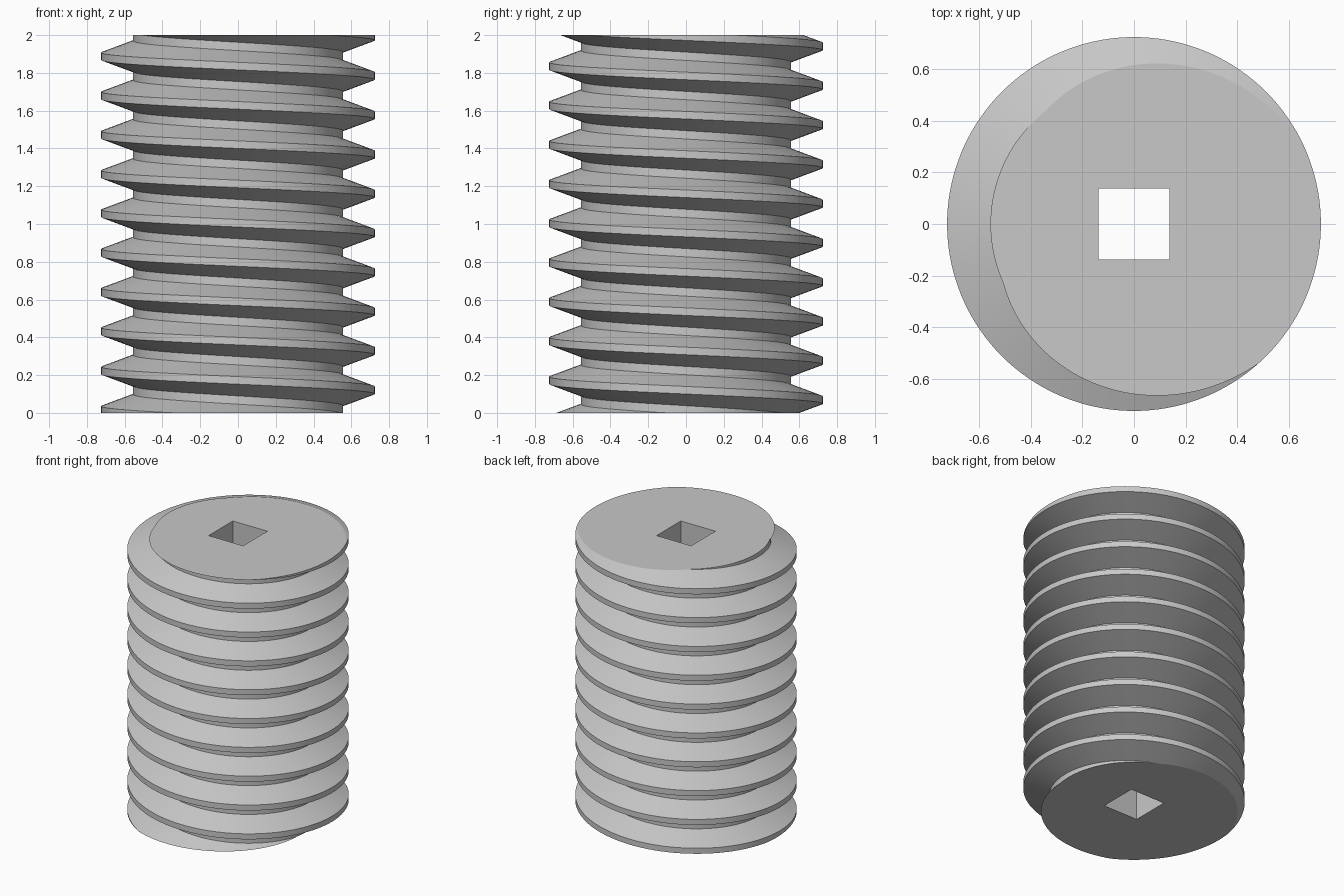
import bpy
import bmesh
from math import cos, sin, pi, radians
from mathutils import Vector

cube = bpy.data.objects.get("Cube")
if cube:
    bpy.data.objects.remove(cube, do_unlink=True)

HEIGHT = 2.0
PITCH = 0.208
ROOT_R, CREST_R = 0.556, 0.724
CREST_HALF, ROOT_HALF = 0.02, 0.022
CREST_Z = 1.992          # crest height at angle zero
HOLE = 0.138             # half width of the square bore
SEGMENTS = 144
TURNS = 15

# One pitch of the thread profile: (radius, height from crest centre)
profile = [
    (CREST_R, -CREST_HALF),
    (CREST_R, CREST_HALF),
    (ROOT_R, PITCH / 2 - ROOT_HALF),
    (ROOT_R, PITCH / 2 + ROOT_HALF),
]
step = len(profile)
bm = bmesh.new()

# Left-handed helical thread surface, longer than the finished rod
columns = []
for s in range(SEGMENTS):
    a = 2 * pi * s / SEGMENTS
    start = CREST_Z - PITCH * (12 + s / SEGMENTS)
    columns.append([
        bm.verts.new((r * cos(a), r * sin(a), start + PITCH * t + dz))
        for t in range(TURNS) for r, dz in profile
    ])

rows = TURNS * step
for s in range(SEGMENTS):
    here = columns[s]
    there = columns[(s + 1) % SEGMENTS]
    # The last column joins the first one turn further along
    shift = 0 if s + 1 < SEGMENTS else -step
    for i in range(step, rows - 1):
        j = i + shift
        bm.faces.new((here[i], there[j], there[j + 1], here[i + 1]))

# Square bore walls
corners = [(-HOLE, -HOLE), (HOLE, -HOLE), (HOLE, HOLE), (-HOLE, HOLE)]
low = [bm.verts.new((x, y, -0.3)) for x, y in corners]
high = [bm.verts.new((x, y, HEIGHT + 0.3)) for x, y in corners]
for i in range(4):
    k = (i + 1) % 4
    bm.faces.new((low[k], low[i], high[i], high[k]))

# Trim both ends flat, then close them around the bore
for level, direction in ((0.0, -1), (HEIGHT, 1)):
    normal = Vector((0, 0, direction))
    bmesh.ops.bisect_plane(
        bm, geom=bm.verts[:] + bm.edges[:] + bm.faces[:], dist=1e-6,
        plane_co=(0, 0, level), plane_no=normal, clear_outer=True)
    rim = [e for e in bm.edges if e.is_boundary
           and all(abs(v.co.z - level) < 1e-4 for v in e.verts)]
    bmesh.ops.triangle_fill(bm, edges=rim, use_beauty=True, normal=normal)

bmesh.ops.recalc_face_normals(bm, faces=bm.faces[:])
mesh = bpy.data.meshes.new("threaded_rod")
bm.to_mesh(mesh)
bm.free()
rod = bpy.data.objects.new("threaded_rod", mesh)
bpy.context.collection.objects.link(rod)

# Plain grey metal
grey = bpy.data.materials.new("light_grey")
grey.use_nodes = True
colour = (0.58, 0.58, 0.58, 1)
grey.diffuse_color = colour
grey.node_tree.nodes["Principled BSDF"].inputs["Base Color"].default_value = colour
mesh.materials.append(grey)

# Smooth thread with crisp crest, root and end edges
bpy.ops.object.select_all(action="DESELECT")
rod.select_set(True)
bpy.context.view_layer.objects.active = rod
bpy.ops.object.shade_smooth_by_angle(angle=radians(15))
